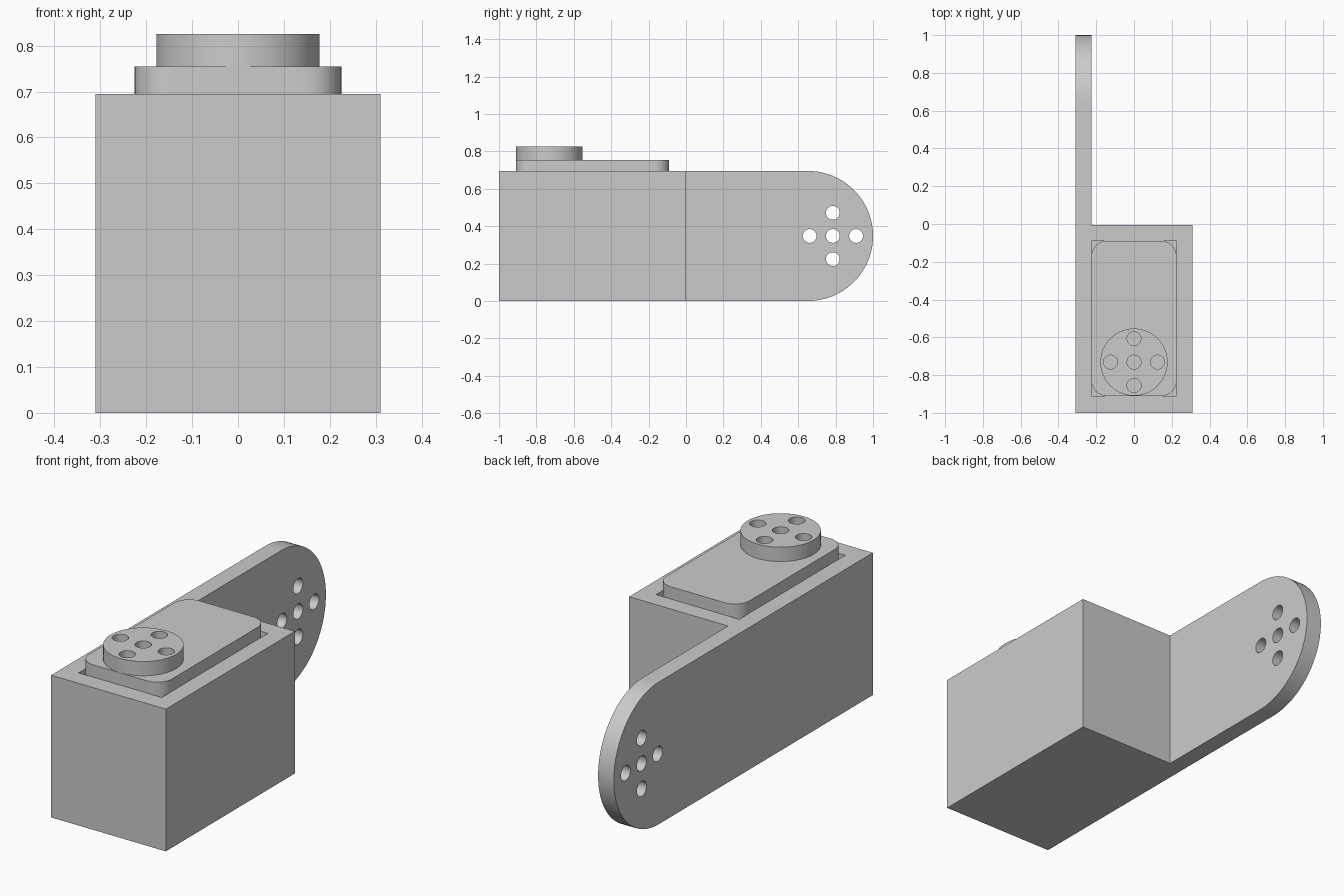
import bpy, bmesh
from math import sin, cos, pi, radians
from mathutils import Vector

cube = bpy.data.objects.get("Cube")
if cube:
    bpy.data.objects.remove(cube, do_unlink=True)

grey = bpy.data.materials.new("light grey")
grey.use_nodes = True
grey.diffuse_color = (0.6, 0.6, 0.6, 1)
grey.node_tree.nodes["Principled BSDF"].inputs["Base Color"].default_value = (0.6, 0.6, 0.6, 1)

HEIGHT = 0.695      # bracket height
HALF_W = 0.31       # half the bracket width
INNER = 0.225       # half the pocket width, and inner face of the side arm
HOLE_R, HOLE_STEP = 0.037, 0.124


def arc(cx, cy, r, start, end, steps):
    angles = [radians(start + (end - start) * i / steps) for i in range(steps + 1)]
    return [(cx + r * cos(a), cy + r * sin(a)) for a in angles]


def rectangle(x0, y0, x1, y1):
    return [(x0, y0), (x1, y0), (x1, y1), (x0, y1)]


def prism(name, outlines, lo, hi, axis="Z"):
    """Extrude 2D outlines: (x, y) along Z, or (y, z) along X."""
    place = (lambda u, v, w: Vector((u, v, w))) if axis == "Z" else (lambda u, v, w: Vector((w, u, v)))
    bm = bmesh.new()
    for outline in outlines:
        face = bm.faces.new([bm.verts.new(place(u, v, lo)) for u, v in outline])
        ext = bmesh.ops.extrude_face_region(bm, geom=[face])
        moved = [g for g in ext["geom"] if isinstance(g, bmesh.types.BMVert)]
        bmesh.ops.translate(bm, verts=moved, vec=place(0, 0, hi - lo))
    bmesh.ops.recalc_face_normals(bm, faces=bm.faces)
    mesh = bpy.data.meshes.new(name)
    bm.to_mesh(mesh)
    bm.free()
    mesh.materials.append(grey)
    obj = bpy.data.objects.new(name, mesh)
    bpy.context.collection.objects.link(obj)
    return obj


def select(obj):
    bpy.ops.object.select_all(action="DESELECT")
    obj.select_set(True)
    bpy.context.view_layer.objects.active = obj


def boolean(obj, tool, operation):
    select(obj)
    mod = obj.modifiers.new(operation.lower(), "BOOLEAN")
    mod.operation, mod.object, mod.solver = operation, tool, "EXACT"
    bpy.ops.object.modifier_apply(modifier=mod.name)
    bpy.data.objects.remove(tool, do_unlink=True)


def hole_cross(cx, cy):
    offsets = [(0, 0), (1, 0), (-1, 0), (0, 1), (0, -1)]
    return [arc(cx + a * HOLE_STEP, cy + b * HOLE_STEP, HOLE_R, 0, 345, 23) for a, b in offsets]


# Bracket: round-ended side profile trimmed by an L-shaped plan
radius = HEIGHT / 2
side = [(-1, HEIGHT), (-1, 0)] + arc(1 - radius, radius, radius, -90, 90, 48)
bracket = prism("bracket", [side], -HALF_W, HALF_W, "X")
corner = rectangle(-INNER, -0.004, 1, 2)
boolean(bracket, prism("arm_cutter", [corner], -1, 2), "DIFFERENCE")

# Pocket for the motor, and the hole pattern through the arm
pocket = rectangle(-INNER, -0.91, INNER, -0.09)
boolean(bracket, prism("pocket_cutter", [pocket], 0.085, 1), "DIFFERENCE")
boolean(bracket, prism("arm_hole_cutter", hole_cross(0.785, radius), -0.5, 0, "X"), "DIFFERENCE")

# Motor body with rounded upright corners
r = 0.08
rounded = []
for sx, sy, start in ((1, 1, 0), (-1, 1, 90), (-1, -1, 180), (1, -1, 270)):
    rounded += arc(sx * (INNER - r), -0.5 + sy * (0.41 - r), r, start, start + 90, 10)
motor_body = prism("motor_body", [rounded], 0.085, 0.755)

# Output disc with the same hole pattern
output_disc = prism("output_disc", [arc(0, -0.731, 0.178, 0, 355, 71)], 0.755, 0.825)
boolean(output_disc, prism("disc_hole_cutter", hole_cross(0, -0.731), 0.7, 0.9), "DIFFERENCE")

for part in (bracket, motor_body, output_disc):
    select(part)
    bpy.ops.object.shade_smooth_by_angle(angle=radians(30))
